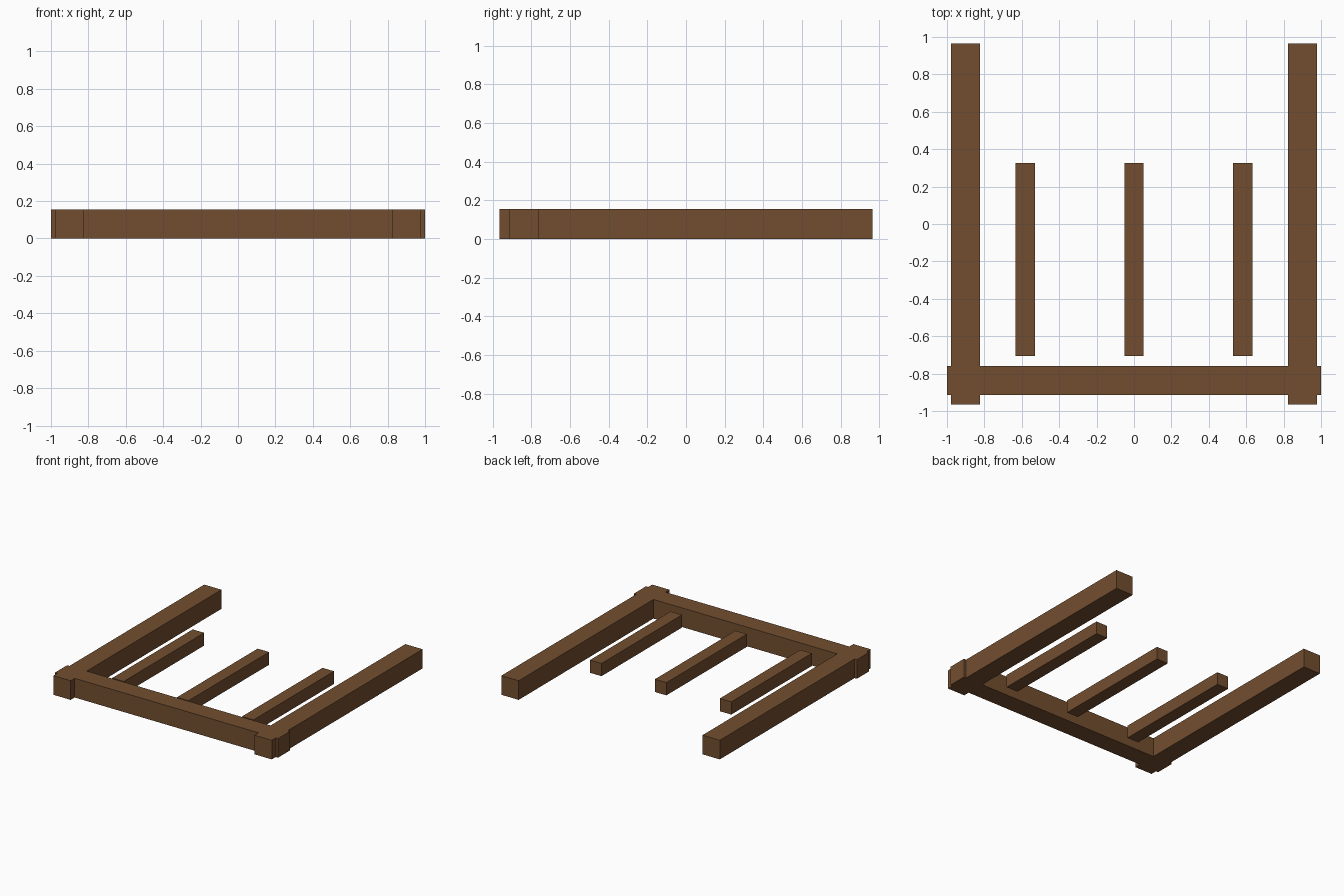
import bpy

if "Cube" in bpy.data.objects:
    bpy.data.objects.remove(bpy.data.objects["Cube"])

wood = bpy.data.materials.new("brown_wood")
wood.diffuse_color = (0.17, 0.076, 0.029, 1.0)
wood.use_nodes = True
wood.node_tree.nodes["Principled BSDF"].inputs["Base Color"].default_value = wood.diffuse_color


def beam(name, x, y, z):
    """Box beam from (min, max) ranges on each axis."""
    bpy.ops.mesh.primitive_cube_add(size=1)
    ob = bpy.context.object
    ob.name = name
    ob.location = [(a + b) / 2 for a, b in (x, y, z)]
    ob.scale = [b - a for a, b in (x, y, z)]
    bpy.ops.object.transform_apply(location=False, rotation=False, scale=True)
    ob.data.materials.append(wood)
    return ob


THICK = 0.155   # heavy frame timber
SLAT = 0.103    # thinner inner bars

# Front cross beam
beam("front_beam", (-1.0, 1.0), (-0.915, -0.76), (0, THICK))

# Side rails, poking out past the front beam
for side, cx in (("left", -0.902), ("right", 0.902)):
    beam(side + "_rail", (cx - THICK / 2, cx + THICK / 2), (-0.966, 0.966), (0, THICK))

# Inner bars, centred on the frame's height
for side, cx in (("left", -0.582), ("middle", 0.0), ("right", 0.582)):
    beam(side + "_bar", (cx - SLAT / 2, cx + SLAT / 2), (-0.707, 0.325),
         ((THICK - SLAT) / 2, (THICK + SLAT) / 2))
